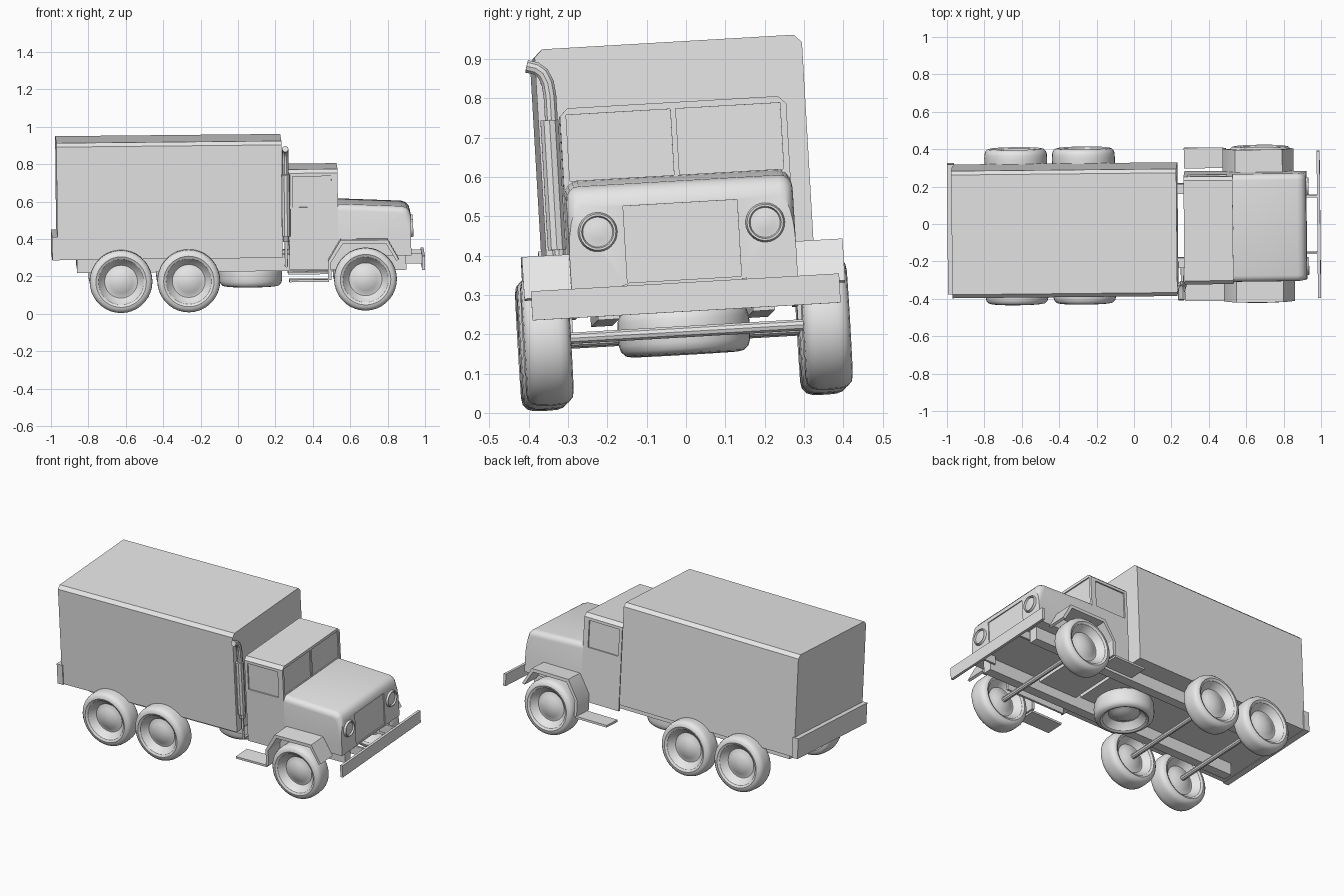
import bpy, bmesh, math
from mathutils import Matrix, Vector

if "Cube" in bpy.data.objects:
    bpy.data.objects.remove(bpy.data.objects["Cube"])

grey = bpy.data.materials.new("plain_grey")
grey.diffuse_color = (0.8, 0.8, 0.8, 1)
grey.use_nodes = True
grey.node_tree.nodes["Principled BSDF"].inputs["Base Color"].default_value = grey.diffuse_color
parts = []


def finish(name, bm, keep=True):
    bmesh.ops.recalc_face_normals(bm, faces=bm.faces[:])
    me = bpy.data.meshes.new(name)
    bm.to_mesh(me)
    bm.free()
    me.materials.append(grey)
    ob = bpy.data.objects.new(name, me)
    bpy.context.collection.objects.link(ob)
    if keep:
        parts.append(ob)
    return ob


def box(name, x, y, z, keep=True):
    bm = bmesh.new()
    bmesh.ops.create_cube(bm, size=1)
    for v in bm.verts:
        v.co = [lo + (c + 0.5) * (hi - lo) for c, (lo, hi) in zip(v.co, (x, y, z))]
    return finish(name, bm, keep)


def prism(name, pts, axis, lo, hi, bevel=None):
    """Extrude a profile along x (points are y,z) or along y (points are x,z)."""
    bm = bmesh.new()
    place = (lambda p, d: (d, p[0], p[1])) if axis == "x" else (lambda p, d: (p[0], d, p[1]))
    a = [bm.verts.new(place(p, lo)) for p in pts]
    b = [bm.verts.new(place(p, hi)) for p in pts]
    bm.faces.new(a)
    bm.faces.new(b[::-1])
    for i in range(len(pts)):
        j = (i + 1) % len(pts)
        bm.faces.new((a[i], a[j], b[j], b[i]))
    if bevel:
        rule, size = bevel
        edges = [e for e in bm.edges if all(rule(v.co) for v in e.verts)
                 and abs(e.verts[0].co.y - e.verts[1].co.y) < 1e-4]
        bmesh.ops.bevel(bm, geom=edges, offset=size, segments=4, profile=0.5, affect='EDGES')
    return finish(name, bm)


def lathe(name, profile, centre, axis, seg=36):
    """Spin (radius, offset) points around an axis through centre."""
    bm = bmesh.new()
    rings = []
    for r, h in profile:
        if r == 0:
            rings.append([bm.verts.new((0, 0, h))] * seg)
        else:
            rings.append([bm.verts.new((r * math.cos(t * math.tau / seg),
                                        r * math.sin(t * math.tau / seg), h)) for t in range(seg)])
    for p, q in zip(rings, rings[1:]):
        for i in range(seg):
            j = (i + 1) % seg
            bm.faces.new(list(dict.fromkeys((p[i], p[j], q[j], q[i]))))
    rot = Vector((0, 0, 1)).rotation_difference(Vector(axis)).to_matrix().to_4x4()
    bm.transform(Matrix.Translation(centre) @ rot)
    return finish(name, bm)


def tube(name, pts, radius):
    cu = bpy.data.curves.new(name, 'CURVE')
    cu.dimensions = '3D'
    cu.bevel_depth, cu.bevel_resolution, cu.use_fill_caps = radius, 3, True
    sp = cu.splines.new('POLY')
    sp.points.add(len(pts) - 1)
    for p, c in zip(sp.points, pts):
        p.co = (*c, 1)
    tmp = bpy.data.objects.new(name + "_path", cu)
    bpy.context.collection.objects.link(tmp)
    bpy.context.view_layer.update()
    me = bpy.data.meshes.new_from_object(tmp.evaluated_get(bpy.context.evaluated_depsgraph_get()))
    bpy.data.objects.remove(tmp)
    bm = bmesh.new()
    bm.from_mesh(me)
    return finish(name, bm)


def carve(ob, x, y, z):
    """Cut a shallow recess out of a part."""
    cutter = box("recess_cutter", x, y, z, keep=False)
    cutter.hide_render = True
    mod = ob.modifiers.new("recess", 'BOOLEAN')
    mod.object, mod.operation, mod.solver = cutter, 'DIFFERENCE', 'EXACT'
    bpy.context.view_layer.objects.active = ob
    bpy.ops.object.modifier_apply(modifier=mod.name)
    bpy.data.objects.remove(cutter)


def roofed(w, lo, hi, c):
    return [(-w, lo), (w, lo), (w, hi - c), (w - c, hi), (c - w, hi), (-w, hi - c)]


# cargo body with chamfered roof edges, and the rear ledge
prism("cargo_box", roofed(0.34, 0.317, 0.941, 0.02), "x", -0.965, 0.238)
box("rear_ledge", (-0.993, -0.955), (-0.347, 0.347), (0.315, 0.44))

# cab with recessed windows
cab = prism("cab", roofed(0.288, 0.30, 0.785, 0.02), "x", 0.275, 0.537)
for s in (-1, 1):
    carve(cab, (0.53, 0.6), sorted((s * 0.007, s * 0.272)), (0.60, 0.768))
    carve(cab, (0.295, 0.503), sorted((s * 0.28, s * 0.35)), (0.583, 0.748))
    box("cab_sill", (0.275, 0.537), sorted((s * 0.276, s * 0.288)), (0.25, 0.31))
    box("engine_side_skirt", (0.53, 0.68), sorted((s * 0.276, s * 0.288)), (0.25, 0.33))

# hood with rounded nose and shoulders
hood = prism("hood", [(0.53, 0.32), (0.927, 0.32), (0.927, 0.53), (0.92, 0.555), (0.905, 0.573),
                      (0.88, 0.582), (0.53, 0.598)], "y", -0.288, 0.288,
             (lambda c: c.z > 0.525, 0.034))
carve(hood, (0.921, 1.0), (-0.145, 0.145), (0.33, 0.525))

# bumper
box("front_bumper", (0.983, 0.999), (-0.392, 0.392), (0.248, 0.322))

# fender arch outline
arch = [(0.48, 0.20), (0.48, 0.30), (0.548, 0.412), (0.80, 0.412), (0.86, 0.305),
        (0.845, 0.30), (0.79, 0.392), (0.56, 0.392), (0.497, 0.295), (0.497, 0.20)]

# wheel half section, from hub cap to tread
half = [(0, 0.042), (0.03, 0.038), (0.06, 0.029), (0.083, 0.016), (0.088, 0.016), (0.117, 0.045),
        (0.121, 0.053), (0.135, 0.060), (0.150, 0.057), (0.162, 0.046), (0.167, 0.03), (0.168, 0.01)]
wheel = half + [(r, -h) for r, h in reversed(half)]

for s in (-1, 1):
    for u, n in ((0.68, "front"), (-0.265, "middle"), (-0.627, "rear")):
        lathe(n + "_wheel", wheel, (u, s * 0.355, 0.2), (0, 1, 0))
    prism("front_fender", arch, "y", *sorted((s * 0.286, s * 0.408)))
    box("running_board", (0.272, 0.485), sorted((s * 0.30, s * 0.41)), (0.19, 0.203))
    box("chassis_rail", (-0.86, 0.90), sorted((s * 0.17, s * 0.225)), (0.24, 0.33))
    box("bumper_bracket", (0.88, 0.985), sorted((s * 0.146, s * 0.158)), (0.27, 0.325))
    lathe("headlight", [(0, 0.008), (0.02, 0.007), (0.036, 0.003), (0.038, 0.003), (0.041, 0.012),
                        (0.046, 0.012), (0.05, 0.0), (0.05, -0.01)],
          (0.927, s * 0.213, 0.463), (1, 0, 0), 28)

# axles and the spare wheel slung under the frame
for u in (0.68, -0.265, -0.627):
    tube("axle", [(u, -0.34, 0.2), (u, 0.34, 0.2)], 0.015)
lathe("spare_wheel", wheel, (0.07, 0.0, 0.208), (0, 0, 1))
box("spare_mount", (0.03, 0.11), (-0.03, 0.03), (0.24, 0.32))

# exhaust stack with heat shield and lower outlet
tube("exhaust_pipe", [(0.258, -0.307, 0.40), (0.258, -0.307, 0.82), (0.258, -0.311, 0.855),
                      (0.258, -0.322, 0.88), (0.258, -0.338, 0.893), (0.258, -0.362, 0.9)], 0.017)
tube("heat_shield", [(0.258, -0.312, 0.43), (0.258, -0.312, 0.76)], 0.024)
tube("exhaust_feed", [(0.258, -0.307, 0.41), (0.258, -0.307, 0.27), (0.258, -0.2, 0.27)], 0.008)

# the whole truck leans slightly to one side
lean = Matrix(((1, -0.01, -0.01, 0), (0.01, 1, -0.058, 0.006), (0.01, 0.058, 1, 0), (0, 0, 0, 1)))
for ob in parts:
    ob.data.transform(lean)
    bpy.ops.object.select_all(action='DESELECT')
    ob.select_set(True)
    bpy.context.view_layer.objects.active = ob
    bpy.ops.object.shade_smooth_by_angle(angle=math.radians(32))
